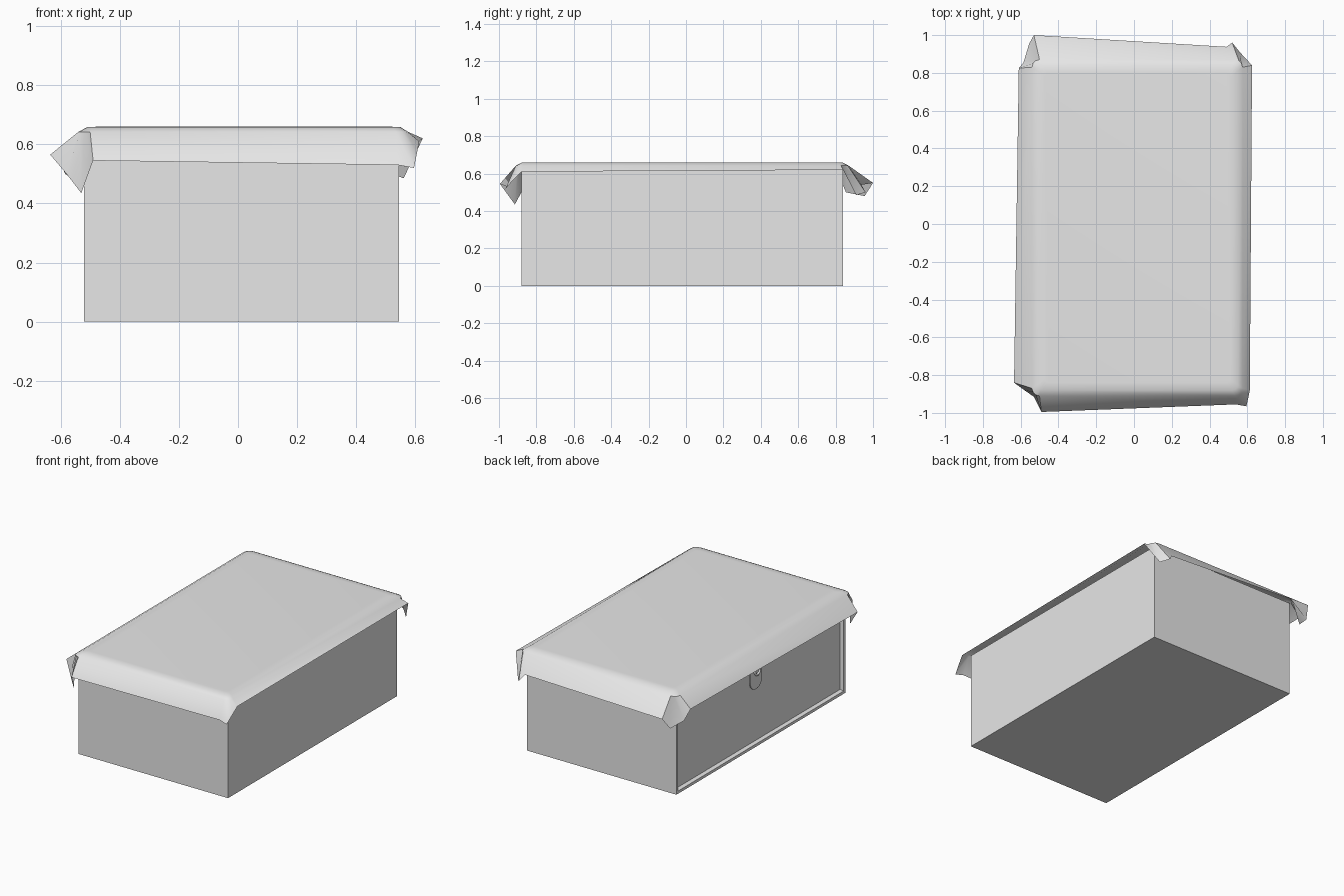
import bpy, bmesh, math
from mathutils import Vector

cube = bpy.data.objects.get("Cube")
if cube:
    bpy.data.objects.remove(cube, do_unlink=True)

grey = bpy.data.materials.new("plain_grey")
grey.use_nodes = True
grey.diffuse_color = (0.8, 0.8, 0.8, 1)
grey.node_tree.nodes["Principled BSDF"].inputs["Base Color"].default_value = (0.8, 0.8, 0.8, 1)


def finish(bm, name, smooth=None):
    """Turn a bmesh into a named, coloured object."""
    mesh = bpy.data.meshes.new(name)
    bm.to_mesh(mesh)
    bm.free()
    mesh.materials.append(grey)
    obj = bpy.data.objects.new(name, mesh)
    bpy.context.collection.objects.link(obj)
    if smooth:
        bpy.ops.object.select_all(action='DESELECT')
        obj.select_set(True)
        bpy.context.view_layer.objects.active = obj
        bpy.ops.object.shade_smooth_by_angle(angle=math.radians(smooth))
    return obj


# Box body with a framed, recessed panel on the -x side
LO, HI = Vector((-0.52, -0.88, 0)), Vector((0.545, 0.84, 0.63))
bm = bmesh.new()
bmesh.ops.create_cube(bm, size=1)
bmesh.ops.scale(bm, vec=HI - LO, verts=bm.verts)
bmesh.ops.translate(bm, vec=(LO + HI) / 2, verts=bm.verts)
bm.normal_update()
panel = [f for f in bm.faces if f.normal.x < -0.9]
for thickness, depth in ((0.025, 0), (0.012, -0.02)):
    bmesh.ops.inset_region(bm, faces=panel, thickness=thickness, depth=depth)
finish(bm, "box_body")

# Lock plate: straight sides with a rounded foot
bm = bmesh.new()
outline = [(0.06, 0.54)] + [
    (0.06 * math.cos(a), 0.42 - 0.06 * math.sin(a))
    for a in (math.pi * i / 12 for i in range(13))] + [(-0.06, 0.54)]
plate = bm.faces.new([bm.verts.new((-0.498, 0.01 + y, z)) for y, z in outline])
ext = bmesh.ops.extrude_face_region(bm, geom=[plate])
bmesh.ops.translate(bm, vec=(-0.009, 0, 0),
                    verts=[v for v in ext["geom"] if isinstance(v, bmesh.types.BMVert)])
bmesh.ops.recalc_face_normals(bm, faces=bm.faces)
finish(bm, "lock_plate")

# Small ring around the lock hole
bpy.ops.mesh.primitive_torus_add(
    location=(-0.508, 0.0, 0.475), rotation=(0, math.pi / 2, 0),
    major_radius=0.024, minor_radius=0.008, major_segments=20, minor_segments=8)
ring = bpy.context.object
ring.name = "lock_ring"
ring.data.materials.append(grey)
bpy.ops.object.shade_smooth_by_angle(angle=math.radians(60))


# Draped cover: flat top, rounded shoulder and a hem with folded corners
def rounded_ring(x0, x1, y0, y1, r, z):
    """Rounded rectangle, four points per corner, counter-clockwise."""
    pts = []
    for cx, cy, start in ((x0 + r, y0 + r, 180), (x1 - r, y0 + r, 270),
                          (x1 - r, y1 - r, 0), (x0 + r, y1 - r, 90)):
        for i in range(4):
            a = math.radians(start + 30 * i)
            pts.append((cx + r * math.cos(a), cy + r * math.sin(a), z))
    return pts


hem = [
    # front -x corner, long hanging fold
    (-0.635, -0.84, 0.565), (-0.58, -0.88, 0.50), (-0.53, -0.915, 0.435), (-0.49, -0.995, 0.545),
    # front +x corner
    (0.54, -0.955, 0.53), (0.595, -0.965, 0.52), (0.605, -0.92, 0.57), (0.613, -0.88, 0.61),
    # back +x corner
    (0.625, 0.84, 0.62), (0.56, 0.91, 0.485), (0.52, 0.96, 0.50), (0.49, 0.938, 0.54),
    # back -x corner
    (-0.53, 1.0, 0.55), (-0.555, 0.955, 0.48), (-0.585, 0.855, 0.50), (-0.61, 0.825, 0.57),
]
rings = [
    rounded_ring(-0.47, 0.51, -0.84, 0.80, 0.02, 0.66),
    rounded_ring(-0.51, 0.55, -0.88, 0.84, 0.03, 0.658),
    rounded_ring(-0.54, 0.575, -0.91, 0.87, 0.04, 0.642),
    hem,
]
bm = bmesh.new()
loops = [[bm.verts.new(p) for p in pts] for pts in rings]
bm.faces.new(loops[0])
for inner, outer in zip(loops, loops[1:]):
    for i in range(len(inner)):
        j = (i + 1) % len(inner)
        bm.faces.new((inner[i], outer[i], outer[j], inner[j]))
bm.normal_update()
finish(bm, "draped_cover", smooth=40)
